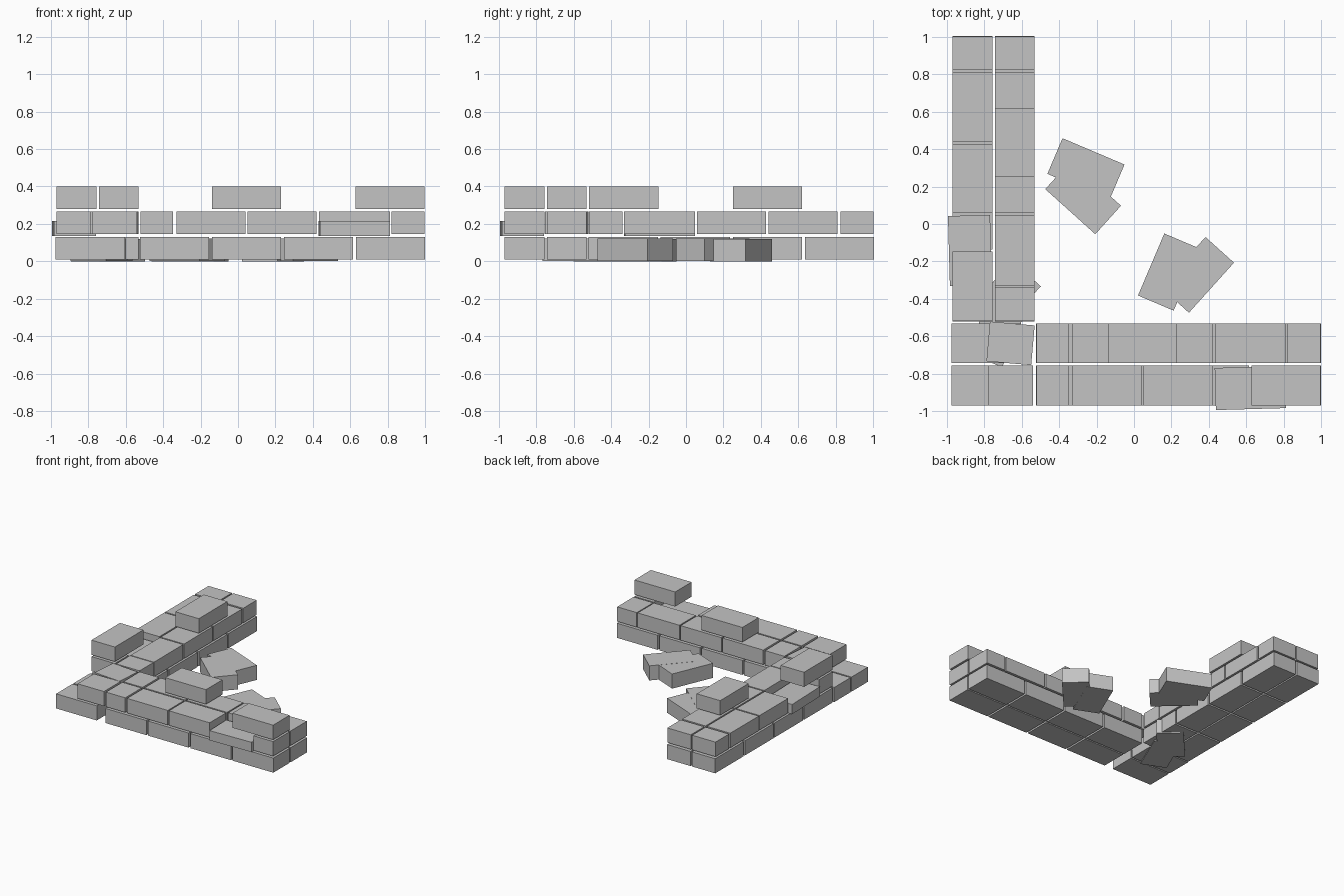
import bpy
import math
from mathutils import Matrix, Vector

cube = bpy.data.objects.get("Cube")
if cube:
    bpy.data.objects.remove(cube, do_unlink=True)

stone = bpy.data.materials.new("grey stone")
stone.use_nodes = True
GREY = (0.55, 0.55, 0.55, 1)
stone.diffuse_color = GREY
stone.node_tree.nodes["Principled BSDF"].inputs["Base Color"].default_value = GREY

LENGTH, WIDTH, HEIGHT = 0.37, 0.213, 0.12
LOW, MIDDLE, HIGH = 0.01, 0.145, 0.28      # underside of each course
OUTER, INNER = -0.863, -0.638              # centre lines of the two rows

# Arm along the side is the front arm turned a quarter and shifted
FRONT = Matrix.Identity(4)
SIDE = Matrix.Translation((0, 0.48, 0)) @ Matrix.Rotation(-math.pi / 2, 4, 'Z')


def brick(name, x, y, z, length=LENGTH, width=WIDTH, height=HEIGHT, turn=0, arm=FRONT):
    place = (arm @ Matrix.Translation((x, y, z + height / 2))
             @ Matrix.Rotation(math.radians(turn), 4, 'Z')
             @ Matrix.Diagonal((length, width, height, 1)))
    bpy.ops.mesh.primitive_cube_add(size=1)
    ob = bpy.context.object
    ob.name = name
    ob.data.transform(place)
    ob.data.materials.append(stone)
    return ob


for label, arm in (("front", FRONT), ("side", SIDE)):
    for row, y in (("outer", OUTER), ("inner", INNER)):
        # Bottom course of four whole bricks
        for i in range(4):
            brick(f"{label}_{row}_bottom_brick", -0.34 + i * 0.385, y, LOW, arm=arm)
        # Middle course, half bricks at both ends
        brick(f"{label}_{row}_half_brick", -0.434, y, MIDDLE, 0.175, arm=arm)
        brick(f"{label}_{row}_half_brick", 0.909, y, MIDDLE, 0.178, arm=arm)
        for x in (-0.145, 0.236):
            brick(f"{label}_{row}_middle_brick", x, y, MIDDLE, arm=arm)
    brick(f"{label}_inner_middle_brick", 0.622, INNER, MIDDLE, 0.38, arm=arm)
    # Slipped, worn brick that sticks out of the wall
    brick(f"{label}_slipped_brick", 0.622, -0.877, 0.135, 0.375, 0.225, 0.08, 1.6, arm)
    # Loose top course
    brick(f"{label}_top_outer_brick", 0.813, OUTER, HIGH, arm=arm)
    brick(f"{label}_top_inner_brick", 0.045, INNER, HIGH, arm=arm)
    # Fallen pair on the ground
    brick(f"{label}_fallen_brick_a", 0.187, -0.257, 0, 0.36, 0.207, turn=67, arm=arm)
    brick(f"{label}_fallen_brick_b", 0.338, -0.272, 0.001, 0.36, 0.205, turn=48, arm=arm)

# Corner
brick("corner_bottom_outer_brick", -0.79, OUTER, LOW)
brick("corner_bottom_inner_brick", -0.79, INNER, LOW)
brick("corner_middle_outer_brick", -0.66, OUTER, MIDDLE, 0.24)
brick("corner_middle_inner_brick", -0.66, -0.638, MIDDLE, 0.24, turn=-5)

# Fallen bricks wedged under the corner
brick("wedged_brick_a", -0.695, -0.398, 0, 0.36, 0.205, turn=48)
brick("wedged_brick_b", -0.73, -0.56, 0.001, 0.36, 0.207, turn=67)
